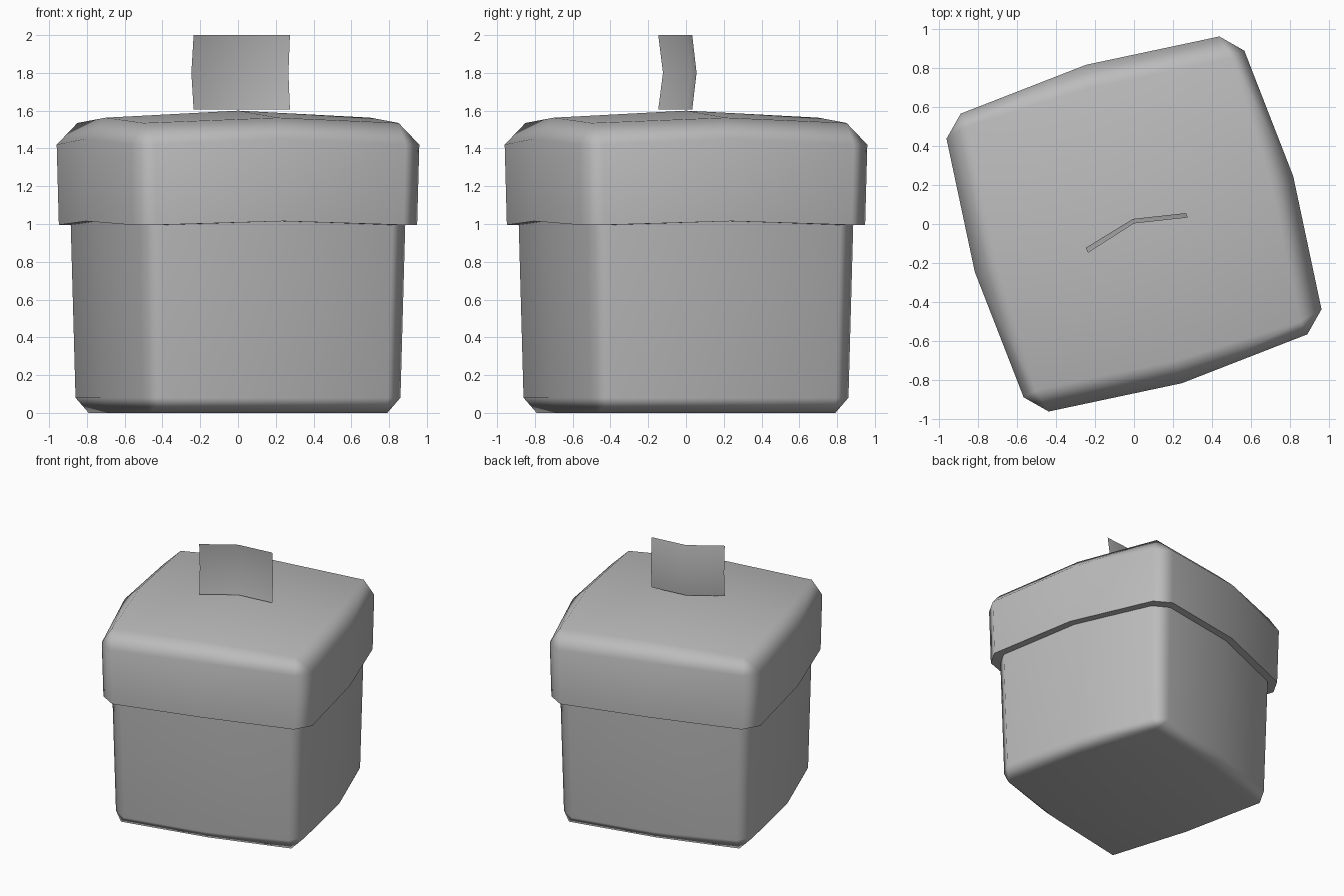
import bpy, bmesh
from math import radians

cube = bpy.data.objects.get("Cube")
if cube:
    bpy.data.objects.remove(cube)

grey = bpy.data.materials.new("plain_grey")
grey.use_nodes = True
colour = (0.5, 0.5, 0.5, 1)
grey.diffuse_color = colour
grey.node_tree.nodes["Principled BSDF"].inputs["Base Color"].default_value = colour

# Quarter outline of the lid: side middle, then the two ends of the cut corner
OUTLINE = [(0.815, 0.245), (0.565, 0.887), (0.437, 0.96)]
CAP = [(0.70, 0.21), (0.50, 0.85)]


def quarter_turns(points):
    """Repeat the quarter outline four times around z."""
    ring = []
    for _ in range(4):
        ring += points
        points = [(-y, x, z) for x, y, z in points]
    return ring


def add_ring(bm, scale, z_middle, z_corner):
    pts = [(x * scale, y * scale, z_corner if i else z_middle)
           for i, (x, y) in enumerate(OUTLINE)]
    return [bm.verts.new(p) for p in quarter_turns(pts)]


def bridge(bm, a, b):
    for i in range(len(a)):
        j = (i + 1) % len(a)
        bm.faces.new((a[i], a[j], b[j], b[i]))


def close_end(bm, ring, scale, z_middle, z_corner, z_centre):
    """Chamfer the ring onto a four-panel cap with triangular corners."""
    pts = [(x * scale, y * scale, z) for (x, y), z in zip(CAP, (z_middle, z_corner))]
    cap = [bm.verts.new(p) for p in quarter_turns(pts)]
    centre = bm.verts.new((0, 0, z_centre))
    for k in range(4):
        mid, a, b = ring[3 * k:3 * k + 3]
        m, c = cap[2 * k:2 * k + 2]
        next_mid, next_m = ring[(3 * k + 3) % 12], cap[(2 * k + 2) % 8]
        bm.faces.new((mid, a, c, m))
        bm.faces.new((a, b, c))
        bm.faces.new((b, next_mid, next_m, c))
        bm.faces.new((m, c, next_m, centre))


def finish(bm, name):
    bmesh.ops.recalc_face_normals(bm, faces=bm.faces)
    mesh = bpy.data.meshes.new(name)
    bm.to_mesh(mesh)
    bm.free()
    mesh.materials.append(grey)
    obj = bpy.data.objects.new(name, mesh)
    bpy.context.collection.objects.link(obj)
    bpy.ops.object.select_all(action="DESELECT")
    obj.select_set(True)
    bpy.context.view_layer.objects.active = obj
    bpy.ops.object.shade_smooth_by_angle(angle=radians(65))
    normals = obj.modifiers.new("face_weighted_shading", "WEIGHTED_NORMAL")
    normals.keep_sharp = True
    return obj


# Tapered body, its top tucked inside the lid
bm = bmesh.new()
body_top = add_ring(bm, 0.924, 1.05, 1.05)
body_foot = add_ring(bm, 0.896, 0.08, 0.08)
bridge(bm, body_top, body_foot)
close_end(bm, body_foot, 0.93, 0, 0, 0)
bm.faces.new(body_top)
finish(bm, "box_body")

# Overhanging lid with a domed top and a flat rim underneath
bm = bmesh.new()
rim_inner = add_ring(bm, 0.88, 1.015, 0.995)
rim_outer = add_ring(bm, 0.988, 1.015, 0.995)
shoulder = add_ring(bm, 1.0, 1.45, 1.42)
bridge(bm, rim_inner, rim_outer)
bridge(bm, rim_outer, shoulder)
close_end(bm, shoulder, 1.0, 1.563, 1.535, 1.6)
finish(bm, "box_lid")

# Thin bent tag standing on the lid
bm = bmesh.new()
edge_row = [(-0.235, -0.147), (0.0, 0.003), (0.275, 0.033)]
bulge_row = [(-0.247, -0.122), (-0.005, 0.026), (0.267, 0.056)]
rows = [[bm.verts.new((x, y, z)) for x, y in row]
        for row, z in ((edge_row, 1.605), (bulge_row, 1.8), (edge_row, 2.0))]
for low, high in zip(rows, rows[1:]):
    for i in range(2):
        bm.faces.new((low[i], low[i + 1], high[i + 1], high[i]))
finish(bm, "lid_tag")
